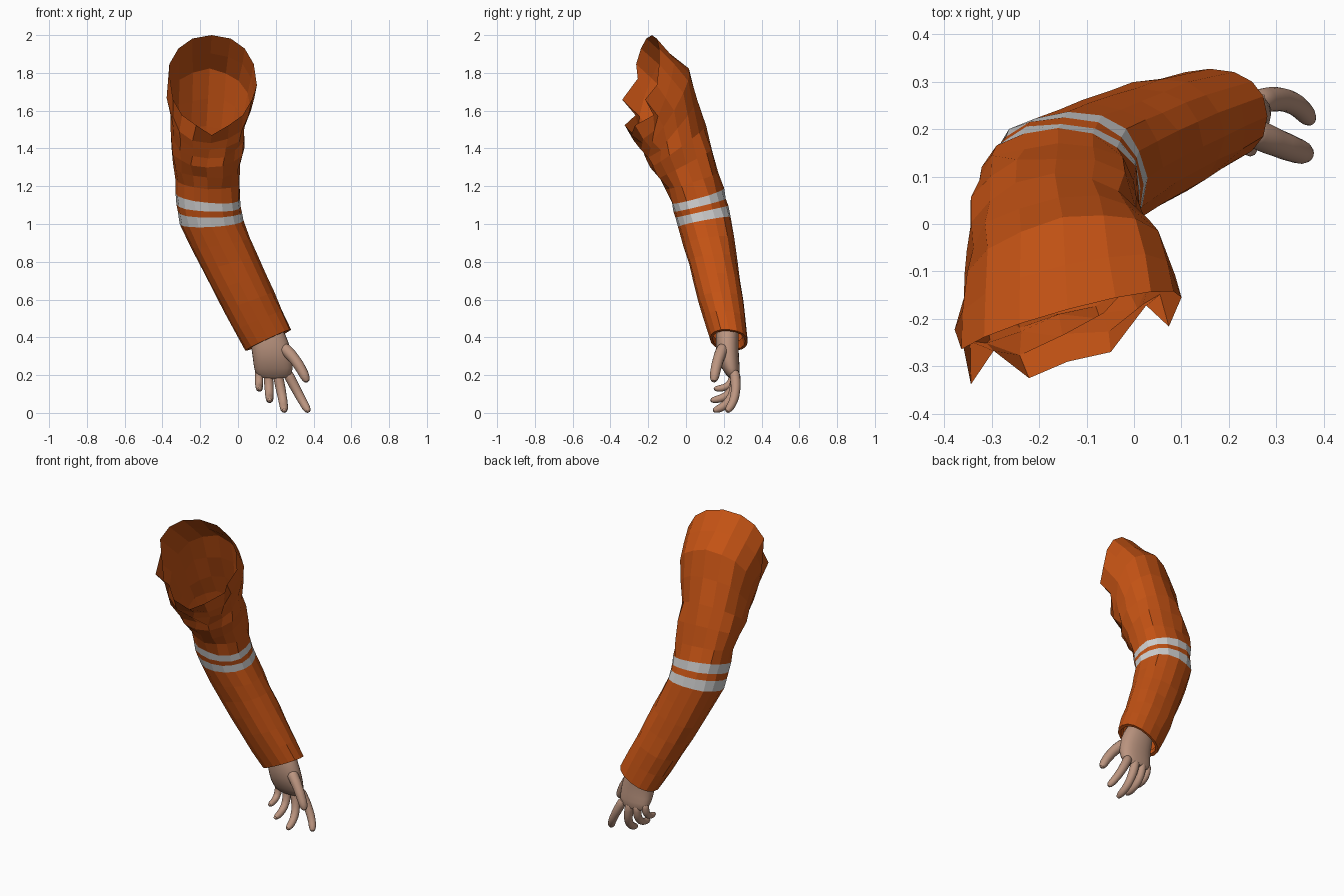
import bpy, bmesh, math, random
from mathutils import Vector

if "Cube" in bpy.data.objects:
    bpy.data.objects.remove(bpy.data.objects["Cube"])

random.seed(4)


def material(name, rgb):
    m = bpy.data.materials.new(name)
    m.diffuse_color = (*rgb, 1)
    m.use_nodes = True
    m.node_tree.nodes["Principled BSDF"].inputs["Base Color"].default_value = m.diffuse_color
    return m


ORANGE = material("work_orange", (0.55, 0.085, 0.007))
GREY = material("reflective_grey", (0.62, 0.62, 0.62))
SKIN = material("skin", (0.50, 0.30, 0.215))


def oval(c, u, v, n, power=1.0):
    """Ring of points around c spanned by half axes u and v."""
    def bulge(t):
        return math.copysign(abs(t) ** power, t)
    angles = [2 * math.pi * k / n for k in range(n)]
    return [c + u * bulge(math.cos(a)) + v * bulge(math.sin(a)) for a in angles]


def loft(name, rings, mats, caps=False, bands=()):
    """Skin a list of rings into one tube; segments in bands get the second material."""
    bm = bmesh.new()
    vr = [[bm.verts.new(p) for p in r] for r in rings]
    n = len(vr[0])
    for i, (a, b) in enumerate(zip(vr, vr[1:])):
        for k in range(n):
            j = (k + 1) % n
            f = bm.faces.new((a[k], b[k], b[j], a[j]))
            f.material_index = int(i in bands)
            f.smooth = caps
    if caps:
        bm.faces.new(vr[0])
        bm.faces.new(vr[-1][::-1])
        bmesh.ops.recalc_face_normals(bm, faces=bm.faces)
    me = bpy.data.meshes.new(name)
    bm.to_mesh(me)
    bm.free()
    ob = bpy.data.objects.new(name, me)
    bpy.context.collection.objects.link(ob)
    for m in mats:
        me.materials.append(m)
    if caps:
        ob.modifiers.new("round", "SUBSURF").render_levels = 1
    return ob


# Sleeve stations, shoulder to cuff: centre xyz, half width x and its z tilt, half depth y and its z tilt
stations = [
    (-.14, -.22, 1.735, .24, 0, .04, .265),
    (-.15, -.11, 1.60, .208, 0, .12, .215),
    (-.167, -.04, 1.41, .193, 0, .142, .105),
    (-.16, .035, 1.23, .179, -.01, .14, .045),
    (-.16, .062, 1.15, .173, -.015, .138, .038),
    (-.14, .097, 1.01, .165, .01, .138, .026),
    (-.045, .142, .80, .147, .04, .129, .01),
    (.055, .185, .59, .134, .05, .12, 0),
    (.16, .227, .385, .121, .056, .10, -.008),
]
SIDES = 16
STRIPED = 4      # the span holding the two reflective stripes
rings, centres = [], []
for i, (a, b) in enumerate(zip(stations, stations[1:] + stations[-1:])):
    steps = (0, .36, .61) if i == STRIPED else (0,) if i in (3, 8) else (0, .5)
    for t in steps:
        x, y, z, w, tilt, d, lean = (p + (q - p) * t for p, q in zip(a, b))
        c = Vector((x, y, z))
        u = Vector((w, max(0, (z - 1.3) * .15), tilt))
        crease = 0 if z > 1.7 or z < .4 else .012 if z > 1.2 else .004
        rings.append([p + (p - c).normalized() * random.uniform(-crease, crease)
                      for p in oval(c, u, Vector((0, d, lean)), SIDES, .9)])
        centres.append(c)

# Folded edge of the shoulder opening and armpit gathers
for k in range(8, 16):
    rings[0][k] += Vector((.02 if k < 12 else -.01, -.04 if k % 2 else .03, .035))
rings[0][12] += Vector((.01, -.06, -.035))
for i in (1, 2, 3):
    for k in range(10, 15):
        rings[i][k].y += .014 if (k + i) % 2 else -.012

# Turned-in cuff hem
for shrink, rise in ((.86, 0), (.82, .35)):
    c = centres[-1]
    back = (centres[-2] - c) * rise
    rings.append([c + (p - c) * shrink + back for p in rings[len(centres) - 1]])

loft("sleeve", rings, [ORANGE, GREY], bands=(7, 9))

# Palm and wrist: centre xyz, half width, its tilt, half thickness
palm = [
    (.125, .220, .48, .078, .035, .062),
    (.160, .218, .39, .095, .03, .064),
    (.182, .218, .31, .108, .015, .062),
    (.189, .238, .23, .108, 0, .050),
    (.190, .257, .175, .090, 0, .028),
]
loft("palm", [oval(Vector((x, y, z)), Vector((w, 0, t)), Vector((0, d, 0)), 12, .85)
              for x, y, z, w, t, d in palm], [SKIN], True)


# Fingers: tapered tubes bent along a knuckle, bend, tip curve, swelling at the joints
def finger(name, knuckle, bend, tip, r):
    a, b, c = Vector(knuckle), Vector(bend), Vector(tip)
    steps, out = 7, []
    for i in range(steps + 1):
        t = i / steps
        p = a * (1 - t) ** 2 + b * 2 * t * (1 - t) + c * t * t
        d = ((b - a) * (1 - t) + (c - b) * t).normalized()
        u = (Vector((1, 0, 0)) - d * d.x).normalized()
        v = d.cross(u)
        rad = r * (1.06 - .28 * t) * (.93 if i % 2 else 1)
        if i == steps:
            rad *= .6
        out.append(oval(p, u * rad, v * rad, 8))
    loft(name, out, [SKIN], True)


finger("index_finger", (.255, .255, .225), (.335, .285, .07), (.375, .212, .004), .030)
finger("middle_finger", (.208, .262, .215), (.245, .275, .04), (.245, .14, .010), .030)
finger("ring_finger", (.160, .262, .215), (.167, .27, .07), (.168, .125, .066), .028)
finger("little_finger", (.112, .250, .230), (.108, .26, .12), (.116, .145, .128), .025)
finger("thumb", (.235, .200, .350), (.322, .16, .28), (.368, .146, .160), .036)
